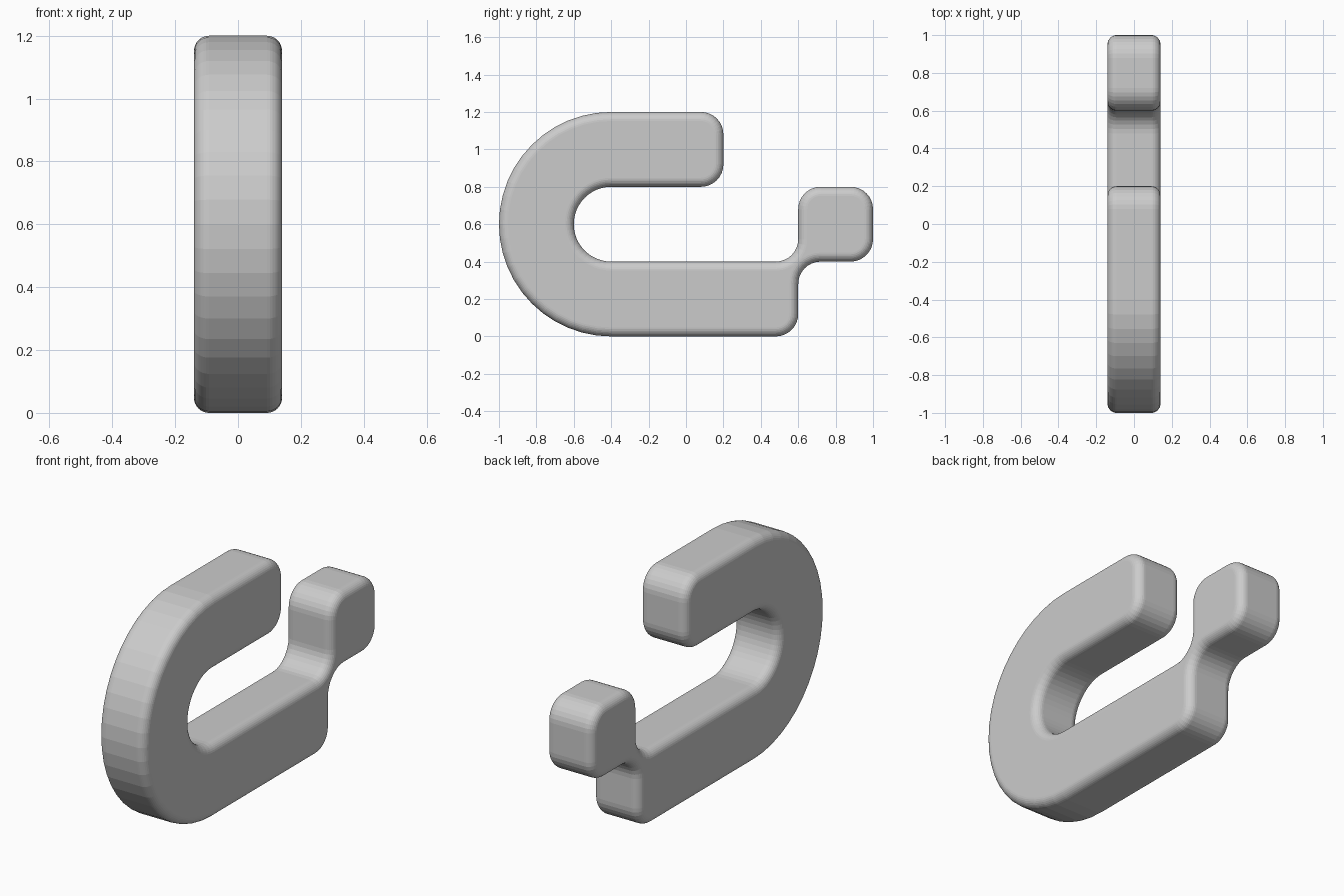
import bpy, bmesh
from math import cos, sin, radians

if "Cube" in bpy.data.objects:
    bpy.data.objects.remove(bpy.data.objects["Cube"])

HALF_WIDTH = 0.14
R = 0.12  # corner radius of the profile

# Arcs of the side profile in order: centre y, centre z, radius, start, end, steps
ARCS = [
    (0.48, 0.12, R, -90, 0, 8),      # shank lower corner
    (0.72, 0.28, R, 180, 90, 8),     # neck underside
    (0.88, 0.52, R, -90, 0, 8),      # tip block
    (0.88, 0.68, R, 0, 90, 8),
    (0.72, 0.68, R, 90, 180, 8),
    (0.48, 0.52, R, 0, -90, 8),      # neck top
    (-0.40, 0.60, 0.2, 270, 90, 24), # inner bend
    (0.08, 0.92, R, -90, 0, 8),      # upper arm end
    (0.08, 1.08, R, 0, 90, 8),
    (-0.40, 0.60, 0.6, 90, 270, 24), # outer bend
]


def arc(cy, cz, r, start, end, steps):
    for i in range(steps + 1):
        a = radians(start + (end - start) * i / steps)
        yield cy + r * cos(a), cz + r * sin(a)


# Hook body: extruded profile
bm = bmesh.new()
verts = [bm.verts.new((-HALF_WIDTH, y, z)) for a in ARCS for y, z in arc(*a)]
face = bm.faces.new(verts)
extruded = bmesh.ops.extrude_face_region(bm, geom=[face])
moved = [g for g in extruded["geom"] if isinstance(g, bmesh.types.BMVert)]
bmesh.ops.translate(bm, vec=(2 * HALF_WIDTH, 0, 0), verts=moved)
bmesh.ops.recalc_face_normals(bm, faces=bm.faces)

mesh = bpy.data.meshes.new("hook_body")
bm.to_mesh(mesh)
bm.free()
hook = bpy.data.objects.new("hook_body", mesh)
bpy.context.collection.objects.link(hook)

# Rounded rims on both sides
bevel = hook.modifiers.new("rounded_rims", "BEVEL")
bevel.width = 0.048
bevel.segments = 8
bevel.limit_method = "ANGLE"
bevel.angle_limit = radians(45)
bevel.use_clamp_overlap = False
